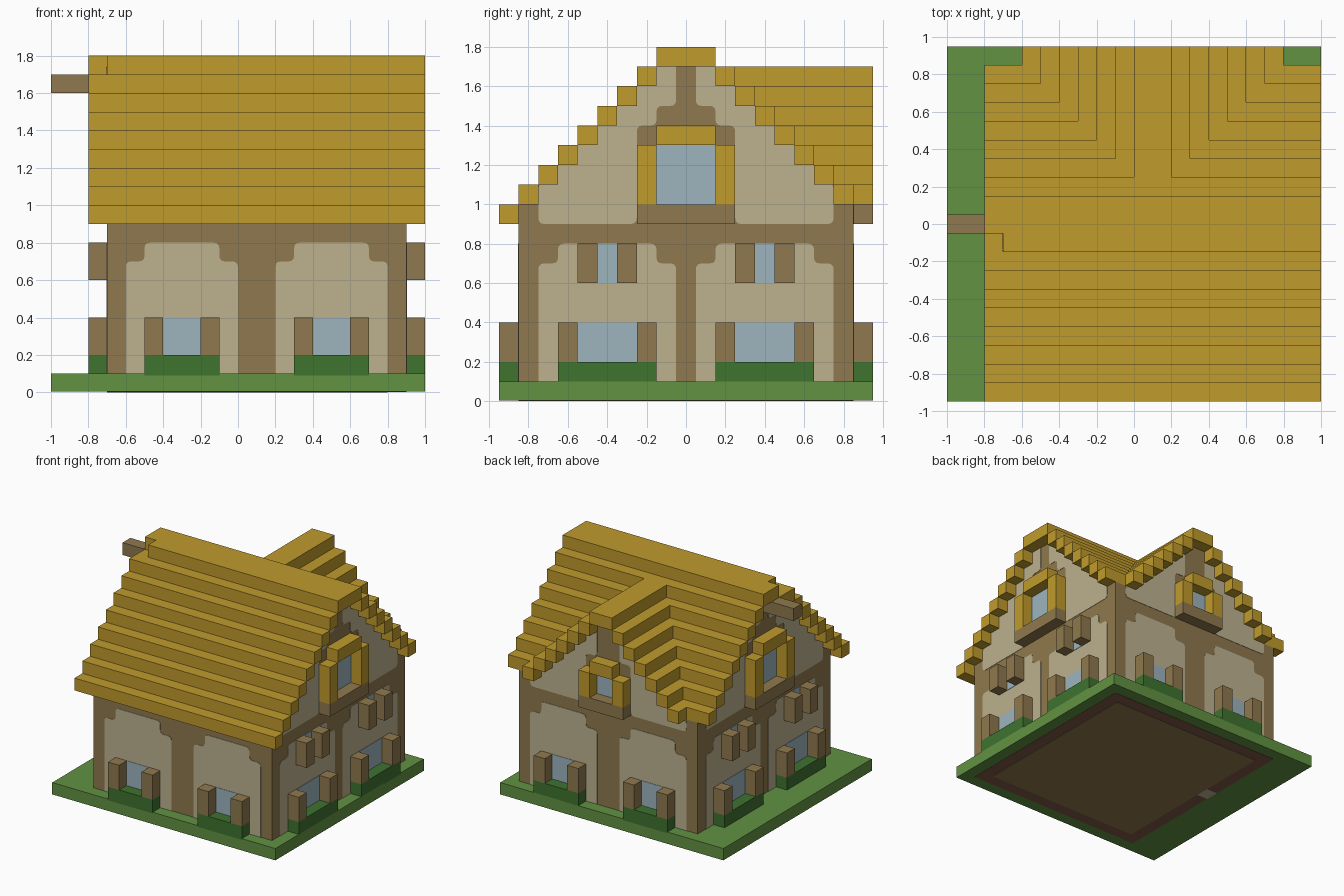
import bpy, bmesh, math
from mathutils import Matrix, Vector

cube = bpy.data.objects.get("Cube")
if cube:
    bpy.data.objects.remove(cube, do_unlink=True)


def material(name, r, g, b):
    def lin(c):
        c /= 255
        return c / 12.92 if c <= 0.04045 else ((c + 0.055) / 1.055) ** 2.4
    col = (lin(r), lin(g), lin(b), 1)
    m = bpy.data.materials.new(name)
    m.use_nodes = True
    m.diffuse_color = col
    m.node_tree.nodes["Principled BSDF"].inputs["Base Color"].default_value = col
    return m


THATCH = material("thatch gold", 192, 155, 44)
WOOD = material("timber brown", 144, 121, 78)
PLASTER = material("plaster beige", 189, 178, 143)
GLASS = material("window blue", 157, 180, 190)
GRASS = material("grass green", 98, 146, 66)
SHRUB = material("shrub green", 63, 115, 47)
EARTH = material("foundation brown", 128, 90, 68)


def finish(name, bm, mat, matrix):
    bmesh.ops.recalc_face_normals(bm, faces=bm.faces)
    mesh = bpy.data.meshes.new(name)
    bm.to_mesh(mesh)
    bm.free()
    mesh.materials.append(mat)
    mesh.transform(matrix)
    ob = bpy.data.objects.new(name, mesh)
    bpy.context.scene.collection.objects.link(ob)
    return ob


def box(name, x, y, z, mat, matrix=Matrix()):
    """Axis-aligned block given as three (low, high) ranges."""
    bm = bmesh.new()
    bmesh.ops.create_cube(bm, size=1)
    for v in bm.verts:
        v.co = [(a + b) / 2 + c * (b - a) for (a, b), c in zip((x, y, z), v.co)]
    return finish(name, bm, mat, matrix)


def rounded(pts, r=0.03):
    """Soften every corner of a 2D outline."""
    out = []
    pts = [Vector(p) for p in pts]
    for i, p in enumerate(pts):
        a = p + (pts[i - 1] - p).normalized() * r
        b = p + (pts[(i + 1) % len(pts)] - p).normalized() * r
        for t in (0, 0.33, 0.67, 1):
            out.append(a * (1 - t) ** 2 + p * 2 * t * (1 - t) + b * t * t)
    return out


def prism(name, pts, y0, y1, mat, matrix=Matrix()):
    """Outline in the x-z plane, extruded from y0 to y1."""
    bm = bmesh.new()
    face = bm.faces.new([bm.verts.new((p[0], y0, p[1])) for p in pts])
    new = bmesh.ops.extrude_face_region(bm, geom=[face])["geom"]
    for v in new:
        if isinstance(v, bmesh.types.BMVert):
            v.co.y = y1
    return finish(name, bm, mat, matrix)


# Ground, with the foundation and floor showing underneath
box("lawn", (-1, 1), (-0.95, 0.95), (0.004, 0.1), GRASS)
box("foundation", (-0.7, 0.9), (-0.85, 0.85), (0.002, 0.02), EARTH)
box("floor", (-0.6, 0.8), (-0.75, 0.75), (0, 0.02), WOOD)
box("threshold", (-0.7, -0.6), (0.05, 0.17), (0, 0.02), PLASTER)

# Timber body and the two gable cores
QUARTER = math.pi / 2
box("house_body", (-0.7, 0.9), (-0.85, 0.85), (0.05, 1), WOOD)
prism("main_gable", [(-0.85, 1), (-0.15, 1.7), (0.15, 1.7), (0.85, 1)],
      -0.9, 0.7, WOOD, Matrix.Rotation(QUARTER, 4, "Z"))
prism("rear_gable", [(-0.6, 1), (0, 1.6), (0.2, 1.6), (0.8, 1)],
      0, 0.85, WOOD)


def wall(side, x, y, turn, outer, inner, shrub, gable):
    """Dress one wall. Local x runs along the wall, local -y points out."""
    frame = Matrix.Translation((x, y, 0)) @ Matrix.Rotation(turn * QUARTER, 4, "Z")
    lo, hi = shrub

    def block(name, u, z, mat, s=1, out=0.1):
        u = sorted((s * u[0], s * u[1]))
        box(f"{side}_{name}", u, (-out, 0.01), z, mat, frame)

    def plaster(name, pts, s):
        prism(f"{side}_{name}", [(s * p[0], p[1]) for p in rounded(pts)],
              -0.003, 0.01, PLASTER, frame)

    for s in (-1, 1):
        # Lower plaster panel with stepped top corners
        a, b = outer, inner
        plaster("panel", [(a, 0.05), (a, 0.7), (a - 0.1, 0.7), (a - 0.1, 0.8),
                          (b + 0.1, 0.8), (b + 0.1, 0.7), (b, 0.7), (b, 0.05)], s)
        # Ground floor window, shutters and shrub
        block("shrub", (lo, hi), (0.09, 0.2), SHRUB, s)
        block("window", (lo + 0.1, hi - 0.1), (0.2, 0.4), GLASS, s, 0.006)
        block("shutter", (lo, lo + 0.1), (0.2, 0.4), WOOD, s)
        block("shutter", (hi - 0.1, hi), (0.2, 0.4), WOOD, s)
        # Small upper window on the long gable walls
        if turn % 2:
            block("upper_window", (0.35, 0.45), (0.6, 0.8), GLASS, s, 0.006)
            block("upper_shutter", (0.25, 0.35), (0.6, 0.8), WOOD, s)
            block("upper_shutter", (0.45, 0.55), (0.6, 0.8), WOOD, s)
        # Gable plaster and the sides of the projecting window
        if gable:
            w, top, eave, post = gable
            outline = [(outer, 0.9), (outer, eave), (w - 0.1, eave + outer - w + 0.1)]
            if post < w - 0.1:
                outline += [(post, eave + outer - w + 0.15), (post, top + 0.2),
                            (w - 0.1, top + 0.2)]
            outline += [(w - 0.1, top + 0.1), (w, top + 0.1), (w, 0.9)]
            plaster("gable_panel", outline, s)
            block("bay_side", (w - 0.1, w), (1, top), THATCH, s)
    if gable:
        block("bay_sill", (-w, w), (0.9, 1), WOOD)
        block("bay_roof", (0.1 - w, w - 0.1), (top, top + 0.1), THATCH)
        block("bay_window", (0.1 - w, w - 0.1), (1, top), GLASS, 1, 0.006)


side_gable = (0.25, 1.3, 1.1, 0.05)
wall("front", 0.1, -0.85, 0, 0.7, 0.1, (0.2, 0.6), None)
wall("right", 0.9, 0, 1, 0.75, 0.05, (0.15, 0.65), side_gable)
wall("back", 0.1, 0.85, 2, 0.7, 0.1, (0.2, 0.6), (0.2, 1.2, 1.0, 0.1))
wall("left", -0.7, 0, 3, 0.75, 0.05, (0.15, 0.65), side_gable)

# Front roof slope
for k in range(8):
    y, z = -0.95 + k / 10, 0.9 + k / 10
    box("front_roof_step", (-0.8, 1), (y, y + 0.1), (z, z + 0.1), THATCH)

# Rear slope, broken by the cross gable
for k in range(6):
    d, z = k / 10, (1 + k / 10, 1.1 + k / 10)
    y = 0.75 - d
    box("rear_roof_step", (-0.8, -0.6 + d), (y, y + 0.1), z, THATCH)
    box("rear_roof_step", (0.8 - d, 1), (y, y + 0.1), z, THATCH)
    box("cross_roof_step", (-0.6 + d, -0.5 + d), (y, 0.95), z, THATCH)
    box("cross_roof_step", (0.7 - d, 0.8 - d), (y, 0.95), z, THATCH)
box("rear_roof_top_step", (-0.8, 1), (0.15, 0.25), (1.6, 1.7), THATCH)
box("cross_ridge", (0, 0.2), (0.25, 0.95), (1.6, 1.7), THATCH)

# Main ridge with its notched end and projecting beam
box("ridge", (-0.7, 1), (-0.15, 0.15), (1.7, 1.8), THATCH)
box("ridge_end", (-0.8, -0.7), (-0.05, 0.15), (1.7, 1.8), THATCH)
box("ridge_notch", (-0.8, -0.7), (-0.15, -0.05), (1.6, 1.7), THATCH)
box("ridge_beam", (-1, -0.7), (-0.05, 0.05), (1.6, 1.7), WOOD)
